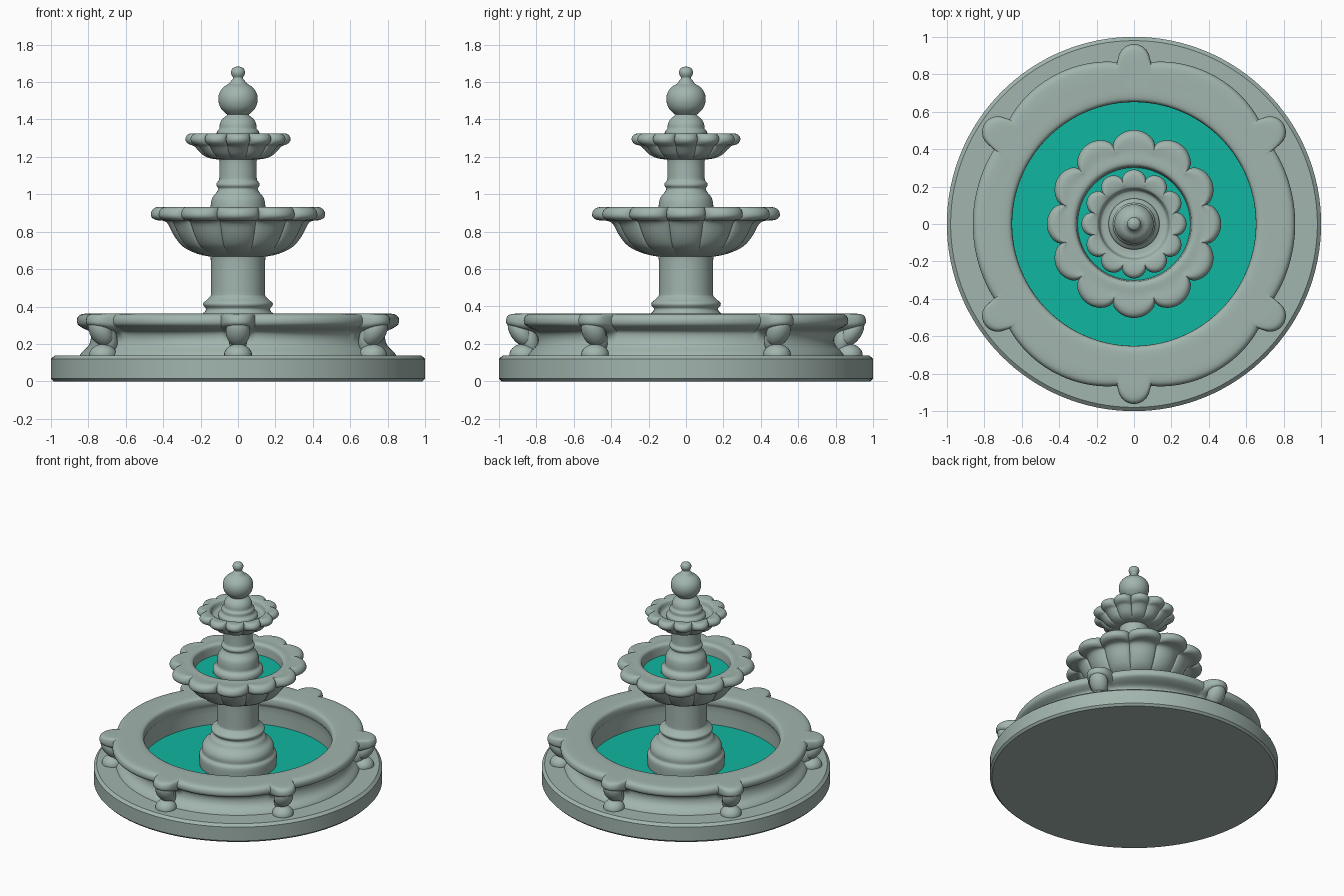
import bpy, bmesh, math
from mathutils import Matrix, Vector

cube = bpy.data.objects.get("Cube")
if cube:
    bpy.data.objects.remove(cube, do_unlink=True)


def material(name, rgb):
    m = bpy.data.materials.new(name)
    m.use_nodes = True
    m.diffuse_color = (*rgb, 1)
    m.node_tree.nodes["Principled BSDF"].inputs["Base Color"].default_value = (*rgb, 1)
    return m


stone = material("grey green stone", (0.36, 0.46, 0.42))
teal = material("teal water", (0.005, 0.47, 0.35))


def finish(name, bm, mat):
    mesh = bpy.data.meshes.new(name)
    bm.to_mesh(mesh)
    bm.free()
    mesh.materials.append(mat)
    ob = bpy.data.objects.new(name, mesh)
    bpy.context.collection.objects.link(ob)
    bpy.ops.object.select_all(action='DESELECT')
    ob.select_set(True)
    bpy.context.view_layer.objects.active = ob
    bpy.ops.object.shade_smooth_by_angle(angle=math.radians(40))
    return ob


def soften(points, steps):
    """Catmull-Rom curve through the profile points."""
    p = [Vector(points[0])] + [Vector(q) for q in points] + [Vector(points[-1])]
    out = []
    for a, b, c, d in zip(p, p[1:], p[2:], p[3:]):
        for k in range(steps):
            t = k / steps
            out.append(0.5 * (2 * b + (c - a) * t + (2 * a - 5 * b + 4 * c - d) * t * t
                              + (3 * b - a - 3 * c + d) * t ** 3))
    return out + [p[-1]]


def lathe(name, profile, mat=stone, lobes=None, segments=72, steps=3):
    """Turn (radius, height, lobe weight) points around z; lobes(angle) shifts the radius."""
    pts = soften([(*q, 0)[:3] for q in profile], steps)
    bm = bmesh.new()
    rings = []
    for r, z, w in pts:
        ring = []
        for j in range(segments):
            a = math.tau * j / segments
            rad = max(r + (w * lobes(a) if lobes else 0), 0)
            ring.append(bm.verts.new((rad * math.cos(a), rad * math.sin(a), z)))
        rings.append(ring)
    for low, high in zip(rings, rings[1:]):
        for j in range(segments):
            k = (j + 1) % segments
            bm.faces.new((low[j], low[k], high[k], high[j]))
    bmesh.ops.remove_doubles(bm, verts=bm.verts, dist=0.00001)
    return finish(name, bm, mat)


# Round plinth
lathe("plinth", [(0, 0), (0.985, 0), (1, 0.015), (1, 0.12), (0.98, 0.138), (0, 0.14)],
      segments=128, steps=1)

# Basin wall: six bulging spans with a rounded tongue over each bracket
bracket_angles = [math.radians(d) for d in (34, 90, 146, 214, 270, 326)]


def basin_lobes(a):
    spans = zip(bracket_angles, bracket_angles[1:] + [bracket_angles[0] + math.tau])
    bulge = 0
    for start, end in spans:
        t = ((a - start) % math.tau) / (end - start)
        if t <= 1:
            side = abs(math.cos((start + end) / 2)) > 0.9
            bulge = (0.025 if side else 0.065) * math.sin(math.pi * t) ** 0.6
    radius = 0.83 + bulge
    for b in bracket_angles:
        off = math.sin(a - b) * 0.87
        if math.cos(a - b) > 0 and abs(off) < 0.085:
            radius = max(radius, 0.87 * math.cos(a - b) + math.sqrt(0.085 ** 2 - off ** 2))
    return radius - 0.83


lathe("basin_wall", [
    (0.85, 0.13), (0.835, 0.155), (0.80, 0.19), (0.785, 0.23, 0.05), (0.785, 0.265, 0.3),
    (0.81, 0.285, 0.8), (0.832, 0.305, 1), (0.835, 0.335, 1), (0.82, 0.355, 1),
    (0.79, 0.362, 0.9), (0.74, 0.362, 0.2), (0.68, 0.36), (0.655, 0.345),
    (0.652, 0.30), (0.665, 0.27), (0.665, 0.13)], lobes=basin_lobes, segments=360)
lathe("basin_water", [(0.67, 0.142), (0, 0.142)], teal, steps=1)


# Scroll brackets with ball feet around the basin
def blob(name, angle, radius, height, size, tilt):
    bm = bmesh.new()
    place = (Matrix.Rotation(angle, 4, 'Z') @ Matrix.Translation((radius, 0, height))
             @ Matrix.Rotation(math.radians(tilt), 4, 'Y') @ Matrix.Diagonal((*size, 1)))
    bmesh.ops.create_uvsphere(bm, u_segments=24, v_segments=14, radius=1, matrix=place)
    finish(name, bm, stone)


for i, angle in enumerate(bracket_angles):
    blob(f"bracket_scroll_{i + 1}", angle, 0.885, 0.265, (0.055, 0.065, 0.09), 35)
    blob(f"bracket_neck_{i + 1}", angle, 0.84, 0.23, (0.05, 0.05, 0.09), 15)
    blob(f"bracket_foot_{i + 1}", angle, 0.87, 0.14, (0.075, 0.075, 0.06), 0)

# Lower pedestal
lathe("lower_pedestal", [
    (0.265, 0.13), (0.268, 0.16), (0.268, 0.22), (0.255, 0.24), (0.25, 0.25), (0.25, 0.28),
    (0.235, 0.31), (0.205, 0.335), (0.19, 0.36), (0.175, 0.375), (0.172, 0.39), (0.184, 0.405),
    (0.184, 0.42), (0.165, 0.437), (0.148, 0.455), (0.145, 0.48), (0.145, 0.64), (0.15, 0.68)])


# Scalloped bowls with twelve petals, a little deeper front to back
def petals(depth, stretch):
    return lambda a: depth * (abs(math.cos(6 * a)) ** 0.6 - 1) - stretch * math.cos(2 * a)


lathe("middle_bowl", [
    (0.14, 0.665), (0.22, 0.682, 0.1), (0.30, 0.72, 0.3), (0.35, 0.78, 0.4), (0.382, 0.84, 0.45),
    (0.41, 0.858, 0.7), (0.455, 0.862, 1), (0.48, 0.878, 1), (0.483, 0.90, 1), (0.47, 0.922, 1),
    (0.44, 0.932, 0.8), (0.38, 0.928, 0.2), (0.33, 0.93), (0.31, 0.918), (0.305, 0.89),
    (0.30, 0.84)], lobes=petals(0.065, 0.018), segments=288)
lathe("middle_water", [(0.31, 0.85), (0, 0.85)], teal, steps=1)

# Upper pedestal
lathe("upper_pedestal", [
    (0.172, 0.84), (0.175, 0.87), (0.165, 0.89), (0.148, 0.905), (0.146, 0.94), (0.138, 0.98),
    (0.115, 1.01), (0.105, 1.03), (0.115, 1.045), (0.114, 1.06), (0.102, 1.075),
    (0.10, 1.10), (0.10, 1.18), (0.11, 1.21)])

lathe("top_bowl", [
    (0.10, 1.185), (0.15, 1.192, 0.2), (0.19, 1.21, 0.4), (0.22, 1.24, 0.5), (0.24, 1.258, 0.7),
    (0.268, 1.268, 1), (0.284, 1.285, 1), (0.284, 1.305, 1), (0.268, 1.322, 1),
    (0.24, 1.325, 0.6), (0.205, 1.32), (0.19, 1.31), (0.18, 1.28), (0.15, 1.27), (0, 1.27)],
    lobes=petals(0.045, 0.005), segments=288)

# Stepped cap and onion finial
lathe("cap", [
    (0.135, 1.265), (0.135, 1.29), (0.115, 1.31), (0.113, 1.335), (0.10, 1.35), (0.097, 1.375),
    (0.085, 1.40), (0.062, 1.42), (0.05, 1.435)])
lathe("finial", [
    (0.05, 1.42), (0.065, 1.432), (0.092, 1.46), (0.105, 1.50), (0.10, 1.54), (0.078, 1.572),
    (0.05, 1.59), (0.034, 1.61), (0.026, 1.622), (0.034, 1.637), (0.037, 1.655),
    (0.027, 1.675), (0, 1.684)])
